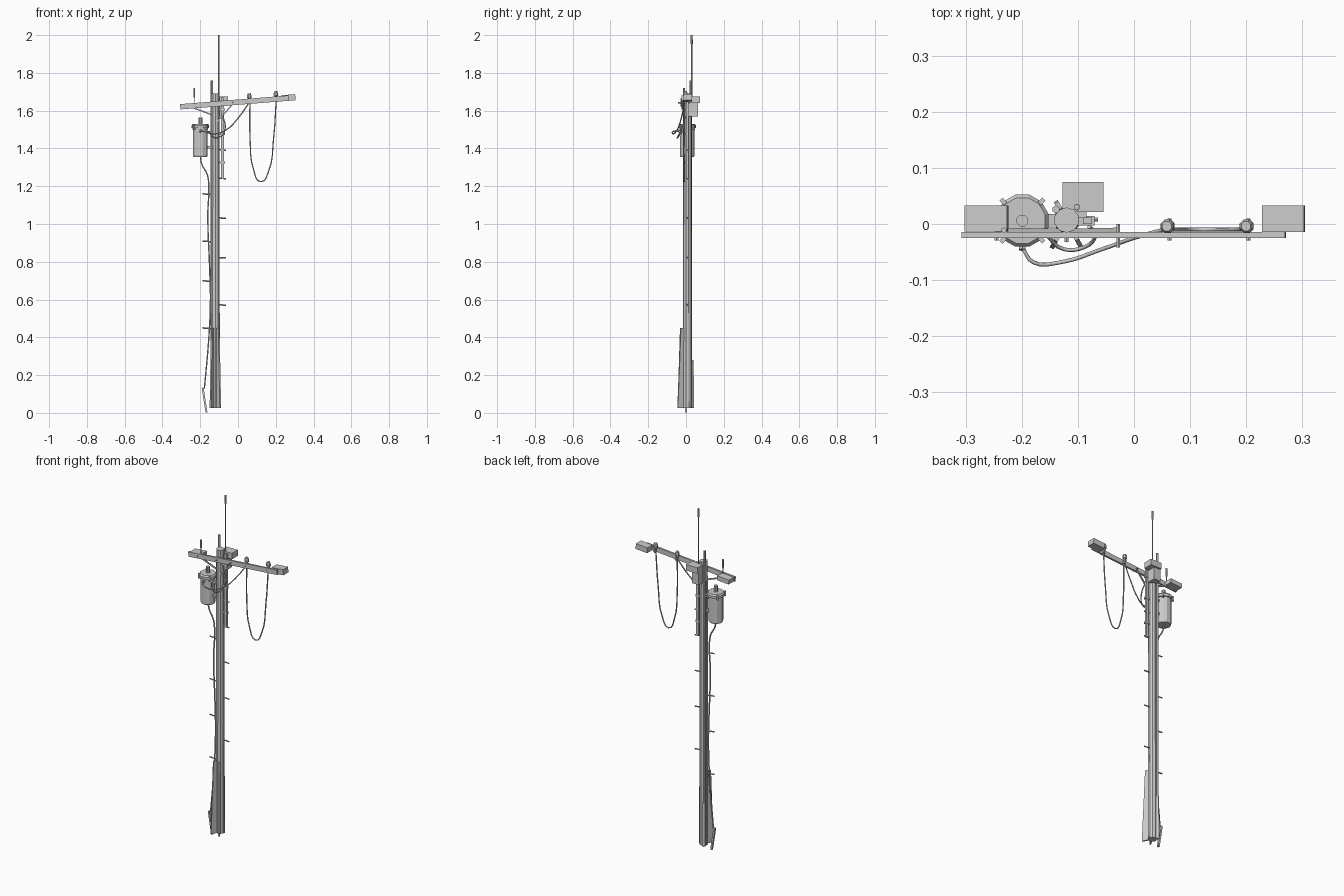
import bpy, bmesh
from math import sin, cos, pi, radians, atan
from mathutils import Vector

if "Cube" in bpy.data.objects:
    bpy.data.objects.remove(bpy.data.objects["Cube"])

PX, PY = -0.12, 0.007          # pole axis
TILT = atan(0.08)              # crossarm slope


def obj(name, bm):
    bmesh.ops.recalc_face_normals(bm, faces=bm.faces)
    me = bpy.data.meshes.new(name)
    bm.to_mesh(me)
    bm.free()
    o = bpy.data.objects.new(name, me)
    bpy.context.collection.objects.link(o)
    return o


def box(name, lo, hi, rot=(0, 0, 0)):
    lo, hi = Vector(lo), Vector(hi)
    bm = bmesh.new()
    bmesh.ops.create_cube(bm, size=1)
    bmesh.ops.scale(bm, vec=hi - lo, verts=bm.verts)
    o = obj(name, bm)
    o.location = (lo + hi) / 2
    o.rotation_euler = rot
    return o


def lathe(name, x, y, profile, n=8, rot=(0, 0, 0)):
    """Stack of rings (radius, z) capped at both ends."""
    bm = bmesh.new()
    rings = [[bm.verts.new((r * cos(2 * pi * (i + .5) / n), r * sin(2 * pi * (i + .5) / n), z - profile[0][1]))
              for i in range(n)] for r, z in profile]
    for a, b in zip(rings, rings[1:]):
        for i in range(n):
            bm.faces.new((a[i], a[(i + 1) % n], b[(i + 1) % n], b[i]))
    bm.faces.new(rings[0])
    bm.faces.new(rings[-1])
    o = obj(name, bm)
    o.location = (x, y, profile[0][1])
    o.rotation_euler = rot
    return o


def rod(name, a, b, r, n=6):
    a, b = Vector(a), Vector(b)
    o = lathe(name, 0, 0, [(r, 0), (r, (b - a).length)], n)
    o.location = a
    o.rotation_euler = (b - a).to_track_quat('Z', 'Y').to_euler()
    return o


def wire(name, pts, r=0.0035):
    cu = bpy.data.curves.new(name, 'CURVE')
    cu.dimensions = '3D'
    cu.bevel_depth = r
    cu.bevel_resolution = 1
    cu.resolution_u = 4
    cu.use_fill_caps = True
    s = cu.splines.new('BEZIER')
    s.bezier_points.add(len(pts) - 1)
    for p, c in zip(s.bezier_points, pts):
        p.co = c
        p.handle_left_type = p.handle_right_type = 'AUTO'
    o = bpy.data.objects.new(name, cu)
    bpy.context.collection.objects.link(o)


def arm_z(x):
    return 1.645 + 0.08 * x


def arm_box(name, x0, x1, y0, y1, h, dz=0):
    z = arm_z((x0 + x1) / 2) + dz
    box(name, (x0, y0, z - h / 2), (x1, y1, z + h / 2), (0, -TILT, 0))


# Pole, conduit on its back
lathe("pole", PX, PY, [(0.0245, 0.025), (0.0235, 0.9), (0.0225, 1.69)], 10)
lathe("conduit", -0.139, 0.026, [(0.007, 0.025), (0.007, 1.76)], 6)


# Base fins around the foot of the pole
def fin(name, deg, top, r_top, r_bot):
    bm = bmesh.new()
    prof = [(0.01, 0.025), (r_bot, 0.025), (r_top, top), (0.01, top)]
    sides = [[bm.verts.new((x, t, z)) for x, z in prof] for t in (-0.004, 0.004)]
    for s in sides:
        bm.faces.new(s)
    for i in range(4):
        j = (i + 1) % 4
        bm.faces.new((sides[0][i], sides[0][j], sides[1][j], sides[1][i]))
    o = obj(name, bm)
    o.location = (PX, PY, 0)
    o.rotation_euler.z = radians(deg)


for i, f in enumerate([(242, 0.45, 0.042, 0.057), (298, 0.45, 0.04, 0.058),
                       (120, 0.28, 0.036, 0.039), (5, 0.53, 0.024, 0.027)]):
    fin(f"base_fin_{i + 1}", *f)

# Climbing pegs
for i, z in enumerate((1.16, 0.91, 0.70, 0.45)):
    rod(f"left_peg_{i + 1}", (PX, PY, z - 0.006), (-0.188, 0.005, z), 0.004)
for i, z in enumerate((1.39, 1.24, 1.03, 0.82, 0.57)):
    rod(f"right_peg_{i + 1}", (PX, PY, z + 0.004), (-0.064, 0.008, z), 0.004)

# Crossarm with boxes at its ends
arm_box("crossarm", -0.307, 0.271, -0.025, -0.014, 0.028)
arm_box("left_end_box", -0.301, -0.225, -0.013, 0.033, 0.026, -0.001)
arm_box("right_end_box", 0.229, 0.304, -0.014, 0.033, 0.032, 0.002)

# Crossarm braces and bolts
rod("right_brace", (-0.028, -0.010, 1.635), (-0.112, -0.012, 1.54), 0.005, 4)
rod("left_brace", (-0.245, -0.010, 1.618), (-0.13, -0.012, 1.575), 0.005, 4)
for i, (x, y0, y1) in enumerate([(-0.028, -0.042, 0), (0.063, -0.029, 0.01),
                                 (0.204, -0.029, 0.01), (-0.245, -0.029, 0), (-0.12, -0.032, 0)]):
    rod(f"arm_bolt_{i + 1}", (x, y0, arm_z(x)), (x, y1, arm_z(x)), 0.004)

# Insulators
for i, x in enumerate((0.063, 0.204)):
    z = arm_z(x)
    lathe(f"insulator_{i + 1}", x, -0.004, [(0.007, z - 0.015), (0.007, z + 0.015),
          (0.013, z + 0.018), (0.013, z + 0.03), (0.009, z + 0.042)], 8, (0, -TILT, 0))
lathe("small_antenna", -0.232, -0.011, [(0.0025, 1.61), (0.0025, 1.67), (0.005, 1.672), (0.005, 1.72)], 6)

# Equipment boxes behind the pole top and tall antenna
box("upper_box", (-0.127, 0.021, 1.64), (-0.054, 0.075, 1.675))
box("lower_box", (-0.127, 0.012, 1.57), (-0.085, 0.064, 1.64))
lathe("tall_antenna", -0.102, 0.03, [(0.0035, 1.67), (0.0035, 1.95), (0.006, 1.953), (0.0055, 2.0)], 6)

# Side board beside the pole, with clamps
box("side_board", (-0.091, 0.0, 1.24), (-0.075, 0.012, 1.67))
for i, z in enumerate((1.32, 1.47, 1.6)):
    box(f"board_clamp_{i + 1}", (-0.105, -0.003, z), (-0.07, 0.014, z + 0.012))

# Transformer can, lid, bushing and lugs
TX = -0.199
lathe("transformer_body", TX, 0.006, [(0.037, 1.355), (0.04, 1.362), (0.04, 1.51)], 12)
lathe("transformer_lid", TX, 0.006, [(0.048, 1.508), (0.048, 1.522), (0.042, 1.53)], 12)
lathe("transformer_bushing", TX, 0.006, [(0.011, 1.528), (0.011, 1.565)], 8)
for i in range(4):
    a = pi / 4 + i * pi / 2
    x, y = TX + 0.045 * cos(a), 0.006 + 0.045 * sin(a)
    box(f"lid_lug_{i + 1}", (x - 0.009, y - 0.004, 1.50), (x + 0.009, y + 0.004, 1.528), (0, 0, a))
rod("front_terminal", (TX, -0.03, 1.49), (TX, -0.046, 1.495), 0.007)
for i, z in enumerate((1.40, 1.48)):
    box(f"transformer_mount_{i + 1}", (-0.17, -0.006, z), (-0.135, 0.018, z + 0.012))

# Wires
wire("hanging_loop", [(0.063, -0.008, 1.66), (0.064, -0.010, 1.45), (0.082, -0.01, 1.29), (0.121, -0.01, 1.224),
                      (0.162, -0.01, 1.28), (0.188, -0.01, 1.45), (0.203, -0.008, 1.67)])
wire("feed_wire", [(0.06, -0.008, 1.645), (0.0, -0.025, 1.56), (-0.06, -0.046, 1.50),
                   (-0.13, -0.068, 1.477), (-0.18, -0.068, 1.49), (TX, -0.042, 1.495)])
wire("jumper_wire", [(-0.155, -0.02, 1.49), (-0.125, -0.045, 1.457), (-0.09, -0.042, 1.465),
                     (-0.068, -0.02, 1.51), (-0.08, -0.005, 1.57)])
wire("ground_wire", [(TX, 0.006, 1.36), (-0.193, 0.006, 1.32), (-0.162, 0.004, 1.26), (-0.155, 0.004, 1.18),
                     (-0.16, 0.002, 1.05), (-0.15, 0.002, 0.76), (-0.146, 0.0, 0.6),
                     (-0.155, 0.0, 0.39), (-0.178, 0.0, 0.13)], 0.004)

# Ground plate at the foot
box("ground_plate", (-0.182, -0.006, 0.001), (-0.172, 0.006, 0.134), (0, radians(-9), 0))
